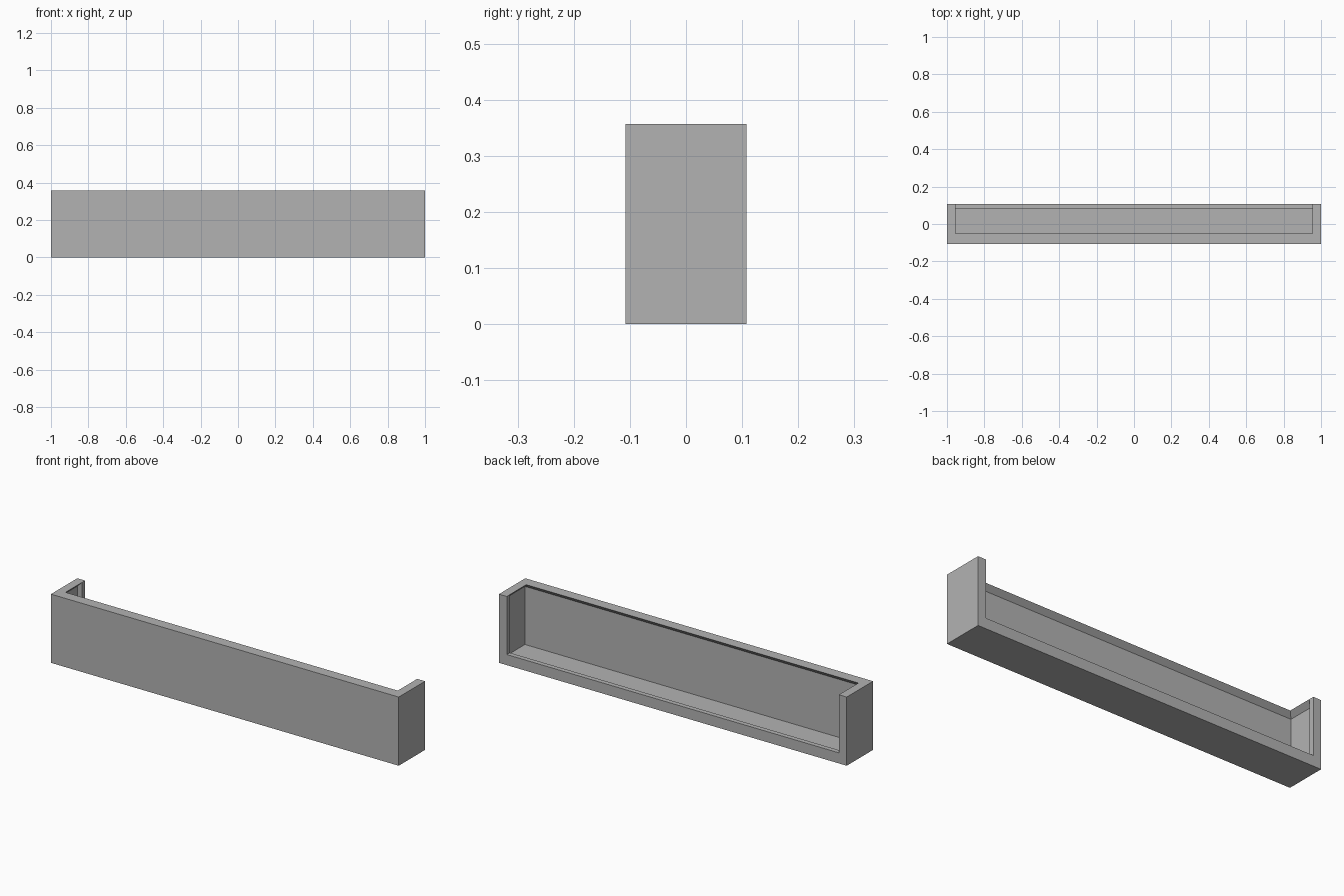
import bpy
import bmesh

cube = bpy.data.objects.get("Cube")
if cube:
    bpy.data.objects.remove(cube, do_unlink=True)

grey = bpy.data.materials.new("plain_grey")
grey.use_nodes = True
colour = (0.45, 0.45, 0.45, 1)
grey.diffuse_color = colour
grey.node_tree.nodes["Principled BSDF"].inputs["Base Color"].default_value = colour


def stacked(name, levels):
    """Solid from stacked rectangles, each (half width, y front, y back, z)."""
    bm = bmesh.new()
    rings = [[bm.verts.new(p) for p in
              ((-w, y0, z), (w, y0, z), (w, y1, z), (-w, y1, z))]
             for w, y0, y1, z in levels]
    bm.faces.new(rings[0])
    bm.faces.new(rings[-1])
    for low, high in zip(rings, rings[1:]):
        for i in range(4):
            j = (i + 1) % 4
            bm.faces.new((low[i], low[j], high[j], high[i]))
    bmesh.ops.recalc_face_normals(bm, faces=bm.faces)
    mesh = bpy.data.meshes.new(name)
    bm.to_mesh(mesh)
    bm.free()
    mesh.materials.append(grey)
    obj = bpy.data.objects.new(name, mesh)
    bpy.context.collection.objects.link(obj)
    return obj


DEPTH, HEIGHT = 0.108, 0.357
RIM_W, RIM_FRONT, RIM_BACK = 0.955, -0.052, 0.083
SILL, GROOVE = 0.055, 0.025
ABOVE = 0.5

# Outer block
tray = stacked("open_tray", [(1, -DEPTH, DEPTH, 0), (1, -DEPTH, DEPTH, HEIGHT)])

# Inner cavity, narrowing under a sloped top rim
wide = (RIM_W + GROOVE, RIM_FRONT - GROOVE, RIM_BACK)
rim = (RIM_W, RIM_FRONT, RIM_BACK)
cavity = stacked("cavity_cutter", [
    (*wide, SILL - GROOVE), (*wide, HEIGHT - GROOVE), (*rim, HEIGHT), (*rim, ABOVE)])

# Opening through the back, leaving a raised sill and side lips
opening = stacked("back_opening_cutter", [
    (RIM_W, 0, 0.2, SILL), (RIM_W, 0, 0.2, ABOVE)])

bpy.context.view_layer.objects.active = tray
for cutter in (cavity, opening):
    cut = tray.modifiers.new(cutter.name, "BOOLEAN")
    cut.operation = "DIFFERENCE"
    cut.solver = "EXACT"
    cut.object = cutter
    cutter.hide_render = True
    bpy.ops.object.modifier_apply(modifier=cut.name)
    bpy.data.objects.remove(cutter, do_unlink=True)
